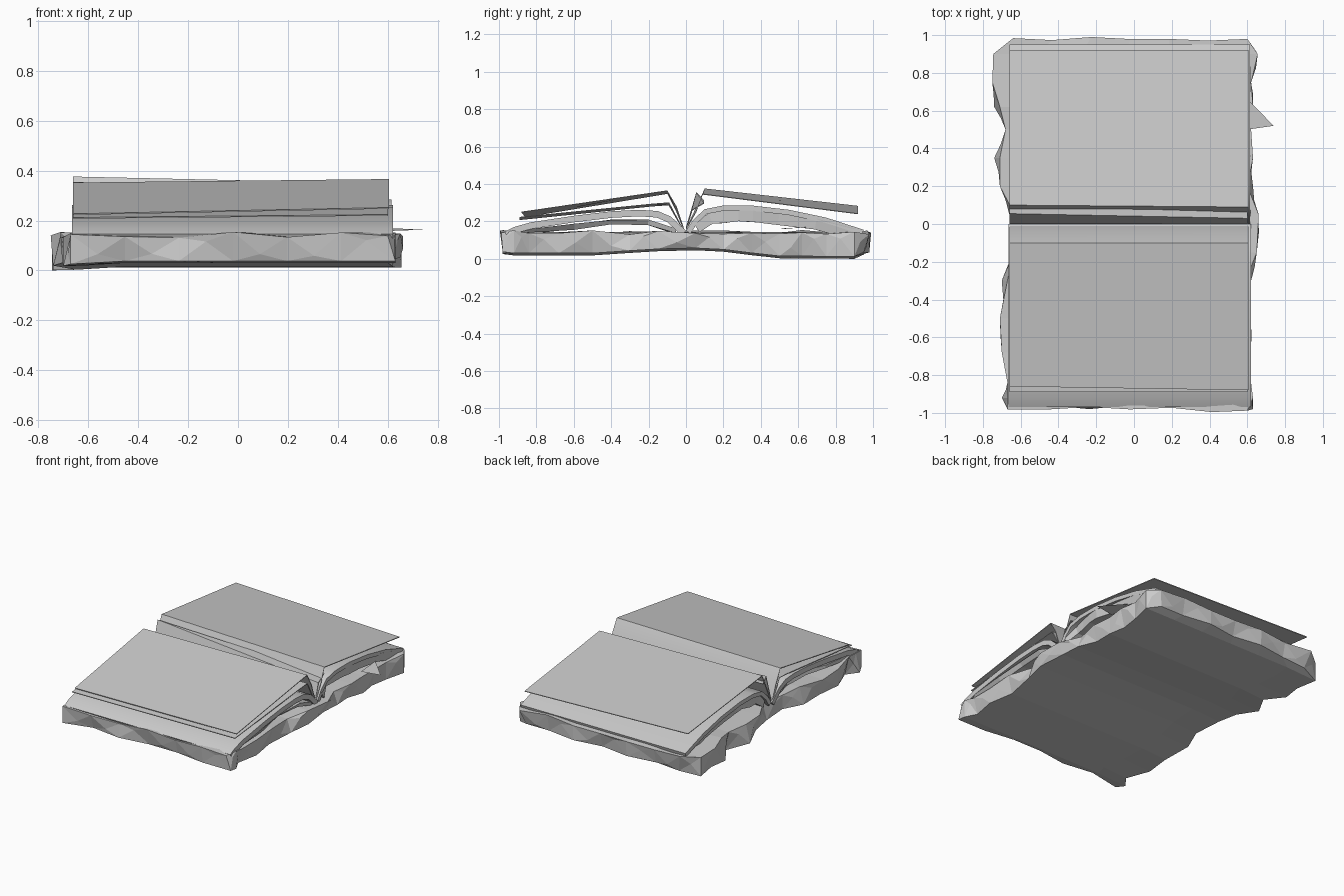
import bpy, bmesh, math, random
from mathutils import Vector

if "Cube" in bpy.data.objects:
    bpy.data.objects.remove(bpy.data.objects["Cube"])

random.seed(4)
jit = lambda a: random.uniform(-a, a)


def finish(name, bm, smooth=False):
    bmesh.ops.recalc_face_normals(bm, faces=bm.faces[:])
    me = bpy.data.meshes.new(name)
    bm.to_mesh(me)
    bm.free()
    ob = bpy.data.objects.new(name, me)
    bpy.context.collection.objects.link(ob)
    if smooth:
        bpy.ops.object.select_all(action='DESELECT')
        bpy.context.view_layer.objects.active = ob
        ob.select_set(True)
        bpy.ops.object.shade_smooth_by_angle(angle=math.radians(60))
    return ob


def interp(table, t):
    for (a, za), (b, zb) in zip(table, table[1:]):
        if t <= b:
            return za + (zb - za) * (t - a) / (b - a)
    return table[-1][1]


def closed_profile(pts, thick):
    """Give an open (y, z) line thickness below itself."""
    low = []
    for i, (y, z) in enumerate(pts):
        a, b = pts[max(i - 1, 0)], pts[min(i + 1, len(pts) - 1)]
        t = Vector((b[0] - a[0], b[1] - a[1])).normalized()
        low.append((y + t.y * thick, z - t.x * thick))
    return list(pts) + low[::-1]


def sheet(name, left, right, thick, x0=-0.66, x1=0.61, rough=0.0):
    """Loft a page profile from the left end to the right end."""
    bm = bmesh.new()
    rings = []
    for x, prof in ((x0, left), (x1, right)):
        rings.append([bm.verts.new((x + jit(rough), y, z + jit(rough * 0.3)))
                      for y, z in closed_profile(prof, thick)])
    n, k = len(rings[0]), len(left)
    for i in range(n):
        j = (i + 1) % n
        bm.faces.new((rings[0][i], rings[0][j], rings[1][j], rings[1][i]))
    for r in rings:
        for i in range(k - 1):
            bm.faces.new((r[i], r[i + 1], r[n - 2 - i], r[n - 1 - i]))
    return finish(name, bm, rough == 0)


# Rough cover slab: stations of y, left x, right x
stations = [(-0.98, -0.67, 0.63), (-0.92, -0.70, 0.63), (-0.84, -0.67, 0.62),
            (-0.68, -0.70, 0.62), (-0.50, -0.71, 0.62), (-0.30, -0.70, 0.62),
            (-0.15, -0.67, 0.65), (0.05, -0.66, 0.66), (0.20, -0.71, 0.63),
            (0.35, -0.74, 0.63), (0.50, -0.68, 0.65), (0.62, -0.74, 0.63),
            (0.75, -0.75, 0.62), (0.90, -0.745, 0.655), (0.98, -0.64, 0.60)]
bottom = [(-1, 0.04), (-0.92, 0.03), (-0.5, 0.03), (-0.2, 0.05), (0, 0.06),
          (0.2, 0.05), (0.48, 0.015), (0.9, 0.012), (1, 0.04)]
NX, NY = 7, len(stations)
bm = bmesh.new()
grids = []
for layer in range(2):
    g = []
    for j, (y, xl, xr) in enumerate(stations):
        row = []
        for i in range(NX):
            edge = i in (0, NX - 1) or j in (0, NY - 1)
            inset = random.choice((0, 0.03)) if edge else 0
            u = i / (NX - 1)
            x = xl + (xr - xl) * u
            yy = y
            if i in (0, NX - 1):
                x += inset if i == 0 else -inset
            if j in (0, NY - 1):
                yy += (jit(0.018) if layer else -math.copysign(inset, y))
            if layer == 0:
                z = interp(bottom, y) - (0.012 if i == 0 else 0)
            else:
                z = 0.142 + (jit(0.012) if edge else 0)
            row.append(bm.verts.new((x, yy, max(z, 0))))
        g.append(row)
    grids.append(g)
    for j in range(NY - 1):
        for i in range(NX - 1):
            bm.faces.new((g[j][i], g[j][i + 1], g[j + 1][i + 1], g[j + 1][i]))
loop = ([(0, i) for i in range(NX)] + [(j, NX - 1) for j in range(1, NY)]
        + [(NY - 1, i) for i in range(NX - 2, -1, -1)]
        + [(j, 0) for j in range(NY - 2, 0, -1)])
lo, hi = ([g[j][i] for j, i in loop] for g in grids)
for k in range(len(loop)):
    # chipped side facets fanned round a jittered centre
    q = (lo[k], lo[k - 1], hi[k - 1], hi[k])
    c = sum((v.co for v in q), Vector()) / 4
    c.x += math.copysign(random.uniform(-0.01, 0.015), c.x) if abs(c.x) > 0.6 else 0
    c.z += jit(0.035)
    m = bm.verts.new(c)
    for a in range(4):
        bm.faces.new((q[a], q[(a + 1) % 4], m))
finish("rough_cover", bm)

# Torn splinter on the right edge
bm = bmesh.new()
tri = [(0.60, 0.66, 0.17), (0.74, 0.52, 0.163), (0.60, 0.50, 0.158)]
bm.faces.new([bm.verts.new(p) for p in tri])
finish("torn_splinter", bm)

# Lower page stacks
front_top = [(-0.97, 0.145), (-0.92, 0.17), (-0.83, 0.195), (-0.6, 0.23), (-0.4, 0.254),
             (-0.25, 0.262), (-0.15, 0.255), (-0.08, 0.225), (0, 0.15)]
sheet("front_page_stack", front_top, front_top, 0.035, -0.665, 0.62)
back_top = [(0, 0.15), (0.04, 0.21), (0.1, 0.265), (0.2, 0.285), (0.35, 0.285),
            (0.55, 0.262), (0.75, 0.22), (0.95, 0.155)]
sheet("back_page_stack", back_top, back_top, 0.028, -0.66, 0.615)

# Crumpled lower leaves
front_low = [(-0.96, 0.14), (-0.85, 0.16), (-0.6, 0.185), (-0.4, 0.205),
             (-0.2, 0.205), (-0.05, 0.16)]
sheet("front_torn_leaves", front_low, front_low, 0.025, -0.65, 0.60, 0.02)
back_low = [(0.04, 0.19), (0.12, 0.24), (0.2, 0.255), (0.28, 0.26), (0.36, 0.257),
            (0.5, 0.245), (0.7, 0.21), (0.9, 0.16)]
sheet("back_torn_leaves", back_low, back_low, 0.06, -0.645, 0.60, 0.02)

# Lifted upper leaves, slightly twisted along the spine
sheet("front_top_leaf",
      [(-0.86, 0.227), (-0.1, 0.352), (-0.05, 0.26), (-0.01, 0.16)],
      [(-0.88, 0.252), (-0.1, 0.366), (-0.05, 0.28), (-0.01, 0.16)], 0.005, x1=0.605)
sheet("front_second_leaf",
      [(-0.89, 0.212), (-0.18, 0.285), (-0.09, 0.29), (-0.015, 0.16)],
      [(-0.89, 0.224), (-0.18, 0.295), (-0.09, 0.302), (-0.015, 0.16)], 0.005, x1=0.60)
sheet("back_top_leaf",
      [(0, 0.16), (0.07, 0.31), (0.1, 0.376), (0.92, 0.283)],
      [(0, 0.16), (0.05, 0.25), (0.09, 0.348), (0.92, 0.243)], 0.005, x1=0.605)
sheet("back_curled_leaf",
      [(0, 0.17), (0.055, 0.355), (0.095, 0.315)],
      [(0, 0.16), (0.03, 0.26), (0.095, 0.30)], 0.005, x1=0.60)
